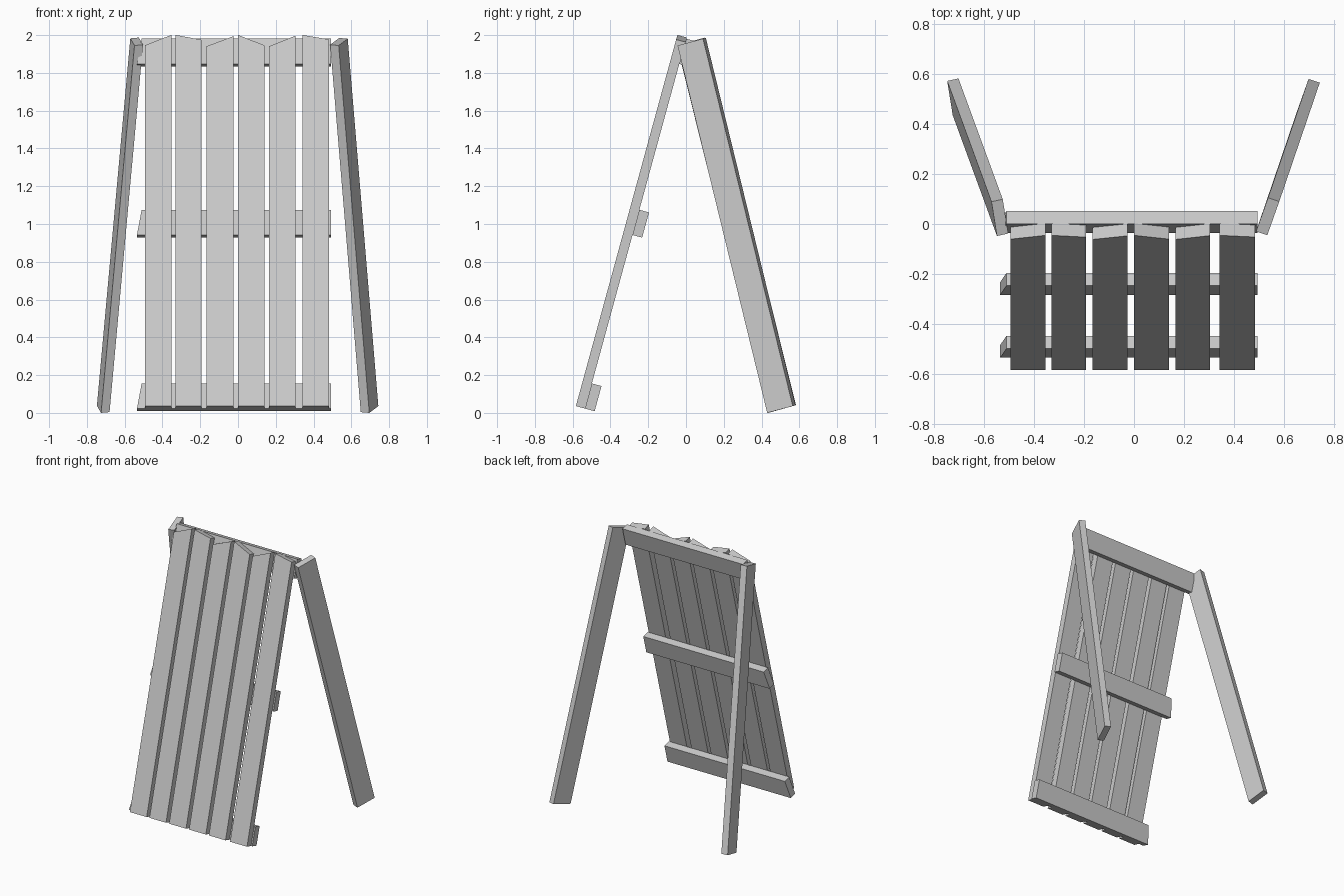
import bpy, bmesh
from math import radians
from mathutils import Matrix, Vector

if "Cube" in bpy.data.objects:
    bpy.data.objects.remove(bpy.data.objects["Cube"])

# Leaning panel frame: local x across, y through the thickness, z up the boards
LEAN = Matrix.Translation((0, -0.583, 0.036)) @ Matrix.Rotation(radians(-15.3), 4, 'X')


def prism(name, outline, sweep, matrix=Matrix()):
    """Extrude a flat outline along a sweep vector."""
    bm = bmesh.new()
    face = bm.faces.new([bm.verts.new(p) for p in outline])
    out = bmesh.ops.extrude_face_region(bm, geom=[face], use_keep_orig=True)
    verts = [g for g in out['geom'] if isinstance(g, bmesh.types.BMVert)]
    bmesh.ops.translate(bm, verts=verts, vec=Vector(sweep))
    bmesh.ops.recalc_face_normals(bm, faces=bm.faces[:])
    mesh = bpy.data.meshes.new(name)
    bm.to_mesh(mesh)
    bm.free()
    ob = bpy.data.objects.new(name, mesh)
    ob.matrix_world = matrix
    bpy.context.collection.objects.link(ob)
    return ob


# Front boards: left x, right x, left height, right height (slanted tops)
boards = [(-0.493, -0.353, 1.98, 2.037), (-0.33, -0.192, 2.037, 2.01),
          (-0.166, -0.025, 1.975, 2.03), (0.0, 0.14, 2.037, 1.98),
          (0.165, 0.304, 1.975, 2.033), (0.342, 0.483, 2.037, 2.012)]
for i, (x0, x1, h0, h1) in enumerate(boards):
    prism(f"board_{i + 1}", [(x0, 0, 0), (x1, 0, 0), (x1, 0, h1), (x0, 0, h0)],
          (0, 0.05, 0), LEAN)

# Cross rails behind the boards, left end cut at a slant
for name, z in (("bottom_rail", 0.0), ("middle_rail", 0.953), ("top_rail", 1.892)):
    prism(name, [(-0.535, 0.05, z), (0.493, 0.05, z),
                 (0.493, 0.05, z + 0.138), (-0.51, 0.05, z + 0.138)],
          (0, 0.053, 0), LEAN)

# Splayed back legs: foot outline swept up to the top
prism("right_leg", [(0.65, 0.445, 0.004), (0.695, 0.43, 0.0),
                    (0.743, 0.565, 0.036), (0.698, 0.58, 0.04)],
      (-0.162, -0.475, 1.945))
prism("left_leg", [(-0.68, 0.445, 0.004), (-0.725, 0.435, 0.0),
                   (-0.747, 0.572, 0.038), (-0.702, 0.582, 0.042)],
      (0.177, -0.483, 1.945))
